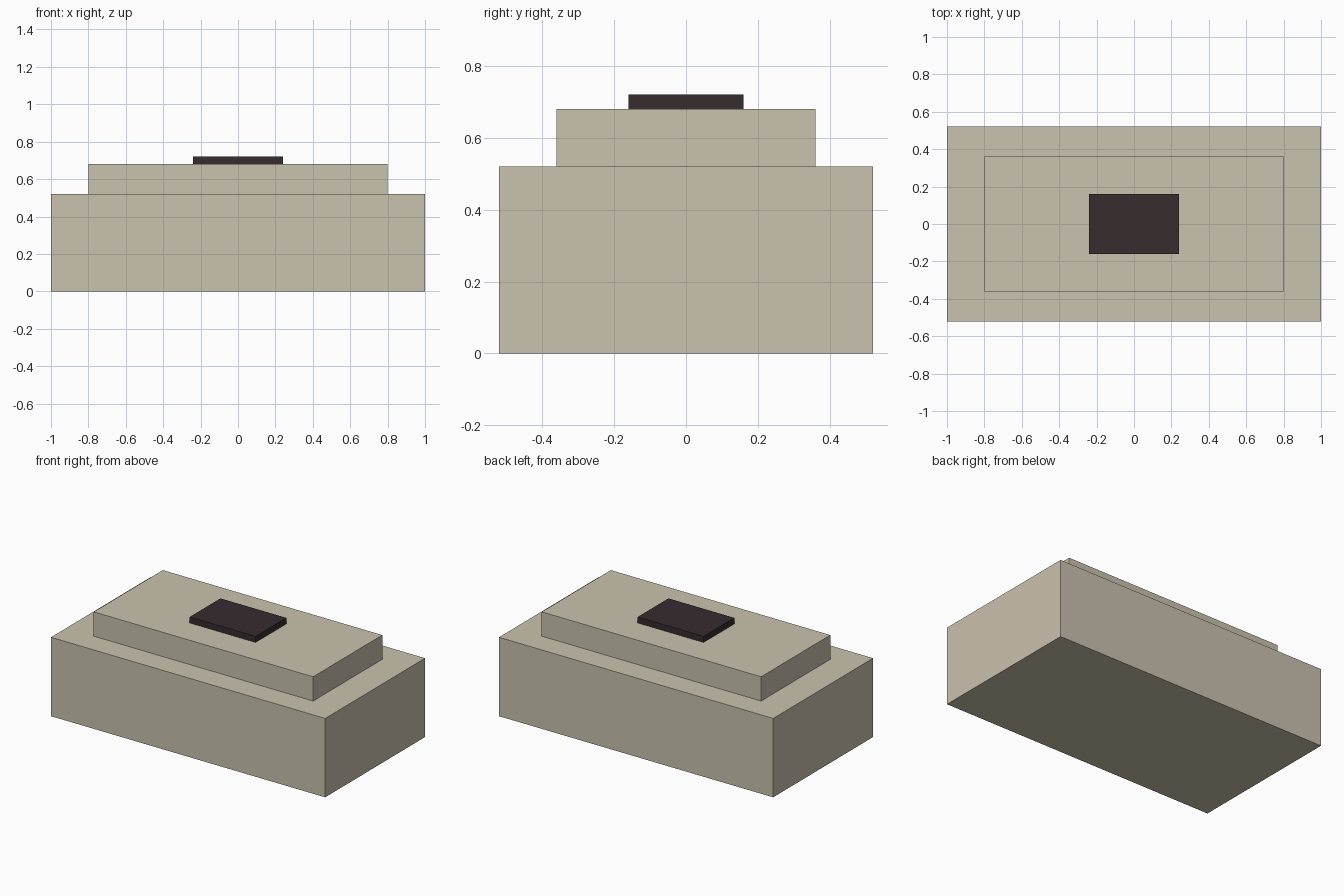
import bpy

if "Cube" in bpy.data.objects:
    bpy.data.objects.remove(bpy.data.objects["Cube"])


def material(name, rgb):
    mat = bpy.data.materials.new(name)
    mat.diffuse_color = (*rgb, 1.0)
    mat.use_nodes = True
    mat.node_tree.nodes["Principled BSDF"].inputs["Base Color"].default_value = mat.diffuse_color
    return mat


def block(name, size_x, size_y, bottom, top, mat):
    """Box centred on the z axis between two heights."""
    bpy.ops.mesh.primitive_cube_add(size=1, location=(0, 0, (bottom + top) / 2))
    obj = bpy.context.object
    obj.name = name
    obj.scale = (size_x, size_y, top - bottom)
    bpy.ops.object.transform_apply(location=False, rotation=False, scale=True)
    obj.data.materials.append(mat)
    return obj


stone = material("beige", (0.59, 0.54, 0.425))
dark = material("dark brown", (0.037, 0.025, 0.027))

# Stepped block with a dark plate on top
block("base_block", 2.0, 1.04, 0.0, 0.52, stone)
block("upper_step", 1.6, 0.72, 0.52, 0.68, stone)
block("top_plate", 0.48, 0.32, 0.68, 0.72, dark)
